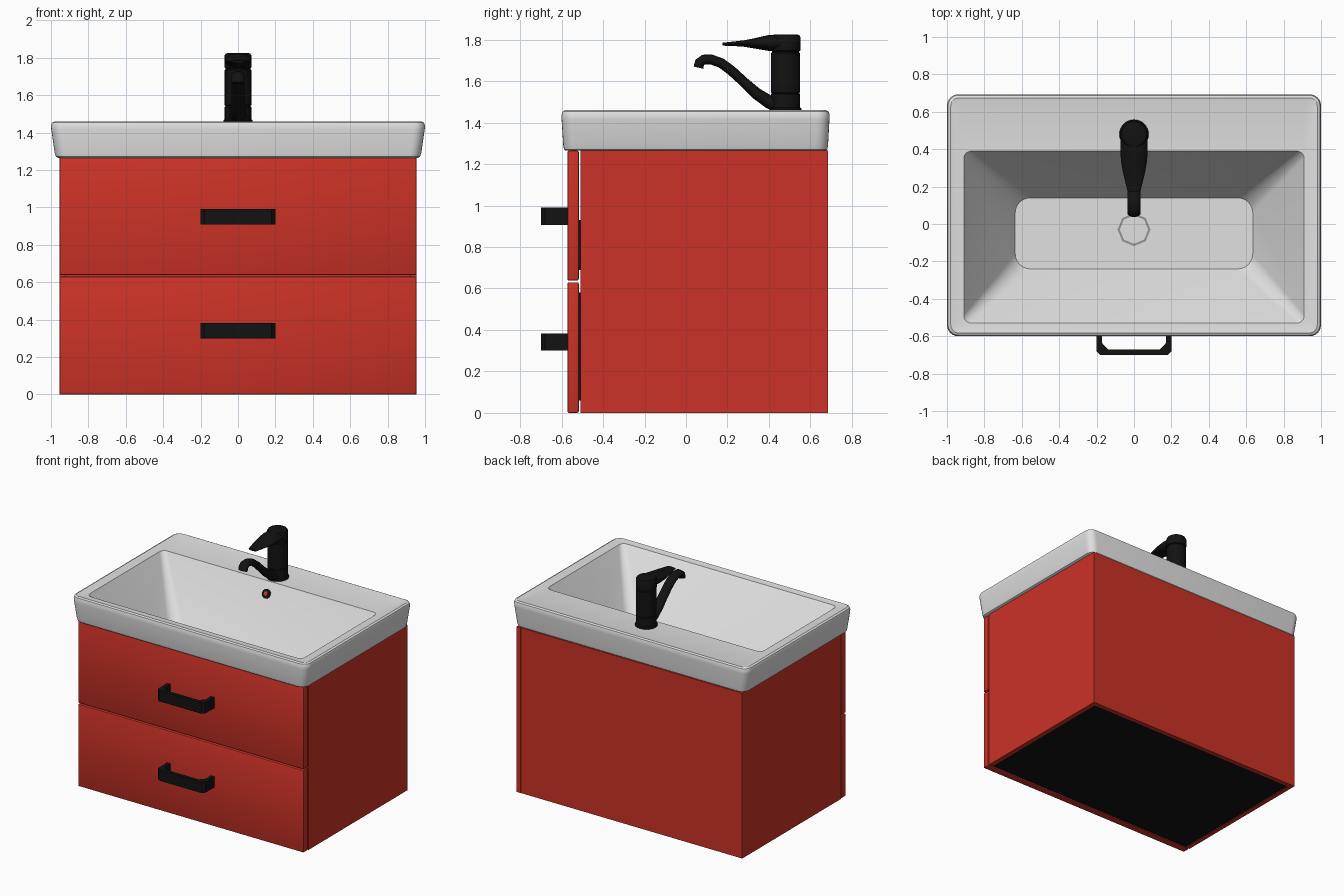
import bpy, bmesh, math
from mathutils import Vector, Matrix

cube = bpy.data.objects.get("Cube")
if cube:
    bpy.data.objects.remove(cube, do_unlink=True)


def material(name, rgb, rough=0.5):
    m = bpy.data.materials.new(name)
    m.use_nodes = True
    m.diffuse_color = (*rgb, 1)
    node = m.node_tree.nodes["Principled BSDF"]
    node.inputs["Base Color"].default_value = (*rgb, 1)
    node.inputs["Roughness"].default_value = rough
    return m


RED = material("red lacquer", (0.6, 0.032, 0.02))
WHITE = material("white ceramic", (0.75, 0.75, 0.75))
BLACK = material("black metal", (0.006, 0.006, 0.006))
GREY = material("grey drain trim", (0.3, 0.3, 0.3))


def finish(name, bm, mat, smooth=None):
    bmesh.ops.recalc_face_normals(bm, faces=bm.faces)
    mesh = bpy.data.meshes.new(name)
    bm.to_mesh(mesh)
    bm.free()
    ob = bpy.data.objects.new(name, mesh)
    bpy.context.collection.objects.link(ob)
    mesh.materials.append(mat)
    if smooth:
        bpy.ops.object.select_all(action='DESELECT')
        ob.select_set(True)
        bpy.context.view_layer.objects.active = ob
        bpy.ops.object.shade_smooth_by_angle(angle=math.radians(smooth))
    return ob


def box(name, x, y, z, mat, bevel=0.0):
    bm = bmesh.new()
    bmesh.ops.create_cube(bm, size=1)
    for v in bm.verts:
        v.co = Vector(r[0] + (c + 0.5) * (r[1] - r[0]) for c, r in zip(v.co, (x, y, z)))
    if bevel:
        bmesh.ops.bevel(bm, geom=bm.edges[:], offset=bevel, segments=2,
                        affect='EDGES', profile=0.5)
    return finish(name, bm, mat, 30 if bevel else None)


def loft(name, loops, mat, smooth=35, caps=True, closed=False):
    """Skin a list of point loops that share one point count."""
    bm = bmesh.new()
    rings = [[bm.verts.new(p) for p in loop] for loop in loops]
    pairs = list(zip(rings, rings[1:]))
    if closed:
        pairs.append((rings[-1], rings[0]))
    for a, b in pairs:
        for i in range(len(a)):
            j = (i + 1) % len(a)
            bm.faces.new((a[i], a[j], b[j], b[i]))
    if caps and not closed:
        bm.faces.new(rings[0])
        bm.faces.new(rings[-1])
    return finish(name, bm, mat, smooth)


def rounded_rect(hx, y0, y1, r, z, n=6):
    pts = []
    for k, (cx, cy) in enumerate(((hx - r, y1 - r), (r - hx, y1 - r),
                                  (r - hx, y0 + r), (hx - r, y0 + r))):
        for i in range(n + 1):
            a = math.pi / 2 * (k + i / n)
            pts.append((cx + r * math.cos(a), cy + r * math.sin(a), z))
    return pts


def circle(r, z, n=32, cy=0.0):
    return [(r * math.cos(2 * math.pi * i / n), cy + r * math.sin(2 * math.pi * i / n), z)
            for i in range(n)]


def ellipse_section(center, tangent, rx, rn, n=16):
    """Section across a path in the yz plane: rx along x, rn along its normal."""
    t = tangent.normalized()
    normal = Vector((0, -t.z, t.y))
    return [center + Vector((rx * math.cos(a), 0, 0)) + normal * rn * math.sin(a)
            for a in (2 * math.pi * i / n for i in range(n))]


# Cabinet carcass
TOP = 1.265
for side, s in (("left", 1), ("right", -1)):
    box(f"{side}_side_panel", sorted((s * 0.92, s * 0.955)), (-0.51, 0.685), (0, TOP), RED)
box("back_panel", (-0.92, 0.92), (0.65, 0.684), (0, TOP), RED)
box("bottom_panel", (-0.92, 0.92), (-0.51, 0.65), (0.004, 0.03), BLACK)

# Drawers with bar handles
for level, z0, z1, box_z, hz in (("lower", 0, 0.63, (0.06, 0.58), 0.3),
                                 ("upper", 0.638, TOP, (0.69, 0.93), 0.907)):
    box(f"{level}_drawer_front", (-0.955, 0.955), (-0.572, -0.517), (z0, z1), RED, 0.008)
    box(f"{level}_drawer_box", (-0.88, 0.88), (-0.52, 0.6), box_z, BLACK)
    half = [(0.2, -0.57), (0.2, -0.68), (0.18, -0.7)]
    inner = [(0.172, -0.57), (0.172, -0.635), (0.138, -0.672)]
    outline = half + [(-x, y) for x, y in reversed(half)]
    outline += [(-x, y) for x, y in inner] + list(reversed(inner))
    loft(f"{level}_handle", [[(x, y, z) for x, y in outline] for z in (hz, hz + 0.083)],
         BLACK, smooth=None)

# Basin: outer bowl, underside, outer wall, rim, inner bowl
FLOOR = 1.03
loft("basin", [
    rounded_rect(0.66, -0.27, 0.17, 0.08, FLOOR - 0.025),
    rounded_rect(0.9, -0.5, 0.43, 0.06, TOP),
    rounded_rect(0.962, -0.582, 0.675, 0.05, TOP),
    rounded_rect(0.973, -0.588, 0.682, 0.055, TOP + 0.006),
    rounded_rect(0.98, -0.592, 0.685, 0.06, TOP + 0.025),
    rounded_rect(0.998, -0.6, 0.692, 0.06, 1.415),
    rounded_rect(1.0, -0.6, 0.693, 0.06, 1.437),
    rounded_rect(0.994, -0.595, 0.688, 0.056, 1.453),
    rounded_rect(0.98, -0.583, 0.675, 0.045, 1.46),
    rounded_rect(0.965, -0.568, 0.662, 0.04, 1.457),
    rounded_rect(0.91, -0.53, 0.39, 0.04, 1.455),
    rounded_rect(0.9, -0.515, 0.382, 0.042, 1.438),
    rounded_rect(0.655, -0.265, 0.16, 0.08, FLOOR + 0.03),
    rounded_rect(0.635, -0.24, 0.14, 0.08, FLOOR),
], WHITE, smooth=32)

# Drain ring in the bowl floor
loft("drain_ring", [circle(r, z, 8, -0.03) for r, z in (
    (0.088, FLOOR), (0.088, FLOOR + 0.006), (0.076, FLOOR + 0.006), (0.076, FLOOR))],
    GREY, smooth=None, closed=True)

# Overflow on the back wall
tilt = Matrix.Translation((0, 0.346, 1.377)) @ Matrix.Rotation(math.radians(60), 4, 'X')
for name, r, depth, mat in (("overflow_ring", 0.034, 0.01, BLACK),
                            ("overflow_centre", 0.016, 0.013, RED)):
    part = loft(name, [circle(r, -0.02, 12), circle(r, depth, 12)], mat)
    part.data.transform(tilt)

# Tap body with seams
CY = 0.48
loft("tap_body", [circle(r, z, 32, CY) for r, z in (
    (0.078, 1.455), (0.078, 1.465), (0.071, 1.472), (0.071, 1.536), (0.067, 1.539),
    (0.067, 1.543), (0.071, 1.546), (0.071, 1.735), (0.066, 1.739), (0.066, 1.744),
    (0.073, 1.748), (0.073, 1.81), (0.066, 1.822), (0.05, 1.826))], BLACK)

# Curved spout
path = [Vector((0, y, z)) for y, z in (
    (0.46, 1.475), (0.4, 1.5), (0.34, 1.54), (0.28, 1.595), (0.22, 1.65), (0.17, 1.687),
    (0.12, 1.705), (0.085, 1.704), (0.066, 1.69), (0.06, 1.665))]
sections = []
for i, p in enumerate(path):
    tangent = path[min(i + 1, len(path) - 1)] - path[max(i - 1, 0)]
    thick = max(0.024, 0.036 - 0.004 * i)
    sections.append(ellipse_section(p, tangent, thick + 0.012, thick))
loft("tap_spout", sections, BLACK, smooth=50)

# Lever, tapering forward
lever = [(0.46, 0.072, 1.746, 1.824), (0.4, 0.073, 1.746, 1.823), (0.34, 0.07, 1.756, 1.809),
         (0.28, 0.06, 1.766, 1.797), (0.22, 0.046, 1.77, 1.79), (0.175, 0.034, 1.771, 1.785)]
loft("tap_lever", [ellipse_section(Vector((0, y, (z0 + z1) / 2)), Vector((0, -1, 0)), w,
                                   (z1 - z0) / 2) for y, w, z0, z1 in lever], BLACK, smooth=50)
